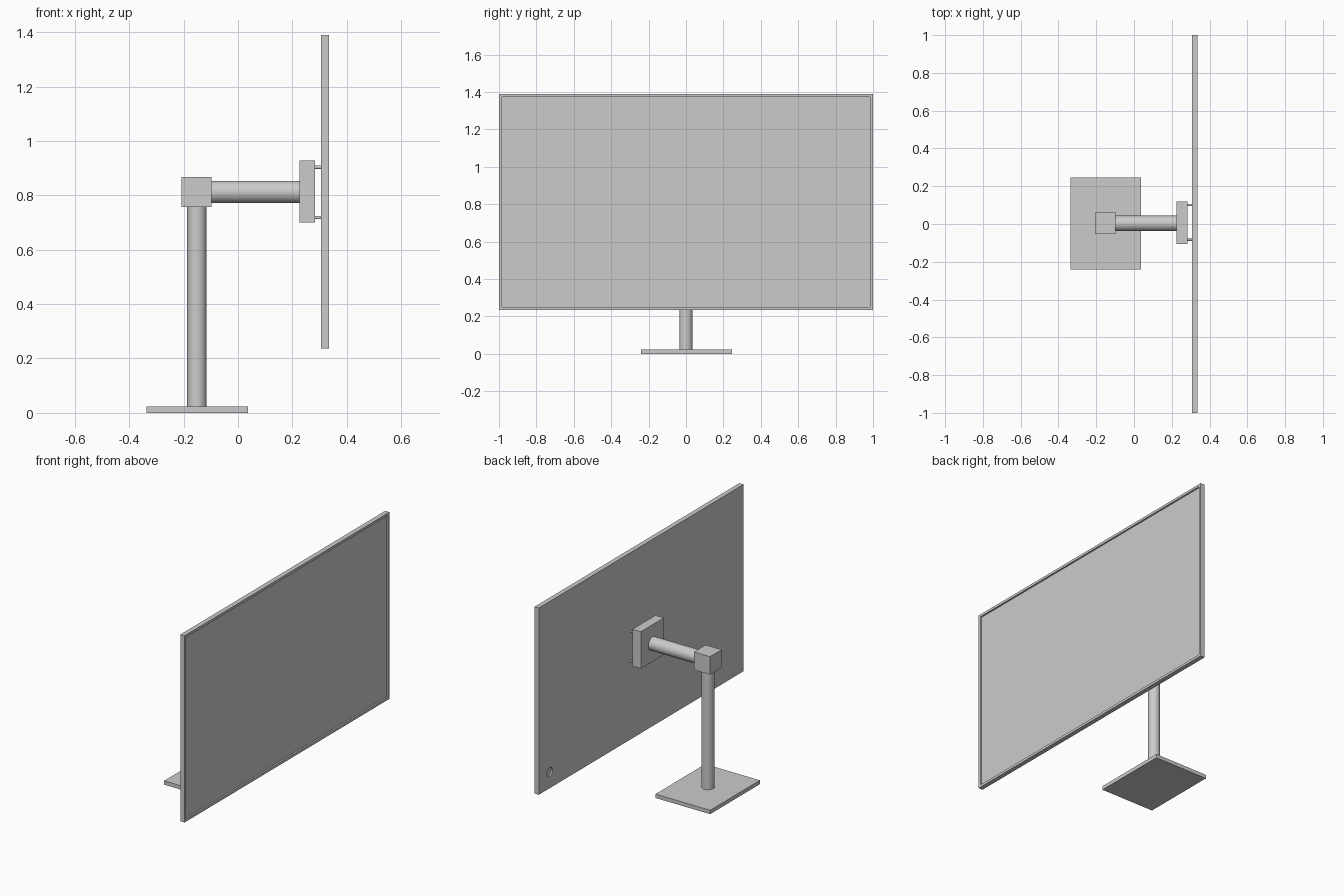
import bpy, bmesh, math

if "Cube" in bpy.data.objects:
    bpy.data.objects.remove(bpy.data.objects["Cube"])

YC = 0.003  # centre line of the stand


def box(name, x, y, z):
    """Box from (min, max) ranges."""
    bpy.ops.mesh.primitive_cube_add(size=1, location=[sum(r) / 2 for r in (x, y, z)])
    ob = bpy.context.object
    ob.name = name
    ob.scale = [r[1] - r[0] for r in (x, y, z)]
    bpy.ops.object.transform_apply(location=False, rotation=False, scale=True)
    return ob


def rod(name, radius, length, centre, along_x=False, sides=48):
    """Smooth cylinder along z or x."""
    rot = (0, math.pi / 2, 0) if along_x else (0, 0, 0)
    bpy.ops.mesh.primitive_cylinder_add(vertices=sides, radius=radius, depth=length,
                                        location=centre, rotation=rot)
    ob = bpy.context.object
    ob.name = name
    bpy.ops.object.shade_smooth_by_angle(angle=math.radians(30))
    return ob


# Stand: base plate, column, elbow block, horizontal arm, mounting plate
box("base_plate", (-0.337, 0.037), (-0.24, 0.245), (0, 0.024))
rod("column", 0.036, 0.735, (-0.151, YC - 0.003, 0.3905))
box("elbow_block", (-0.207, -0.097), (-0.053, 0.061), (0.757, 0.868))
rod("arm", 0.041, 0.323, (0.0645, YC, 0.812), along_x=True)
box("mount_plate", (0.226, 0.284), (-0.107, 0.118), (0.70, 0.928))

# Four pins joining the mounting plate to the screen
for y in (-0.084, 0.1):
    for z in (0.718, 0.903):
        rod("mount_pin", 0.006, 0.022, (0.295, y, z), along_x=True, sides=24)

# Screen housing with a recessed display on +x
screen = box("screen", (0.306, 0.335), (-1, 1), (0.236, 1.39))
bm = bmesh.new()
bm.from_mesh(screen.data)
display = [f for f in bm.faces if f.normal.x > 0.9]
bmesh.ops.inset_region(bm, faces=display, thickness=0.022)
inner = bmesh.ops.extrude_face_region(bm, geom=display)["geom"]
bmesh.ops.translate(bm, vec=(-0.01, 0, 0),
                    verts=[v for v in inner if isinstance(v, bmesh.types.BMVert)])
bmesh.ops.delete(bm, geom=[f for f in display if f.is_valid], context="FACES_ONLY")
bmesh.ops.recalc_face_normals(bm, faces=bm.faces)
bm.to_mesh(screen.data)
bm.free()

# Round socket in the lower corner of the back
cutter = rod("socket_cutter", 0.027, 0.02, (0.306, 0.893, 0.337), along_x=True, sides=32)
cutter.hide_render = True
cutter.display_type = 'WIRE'
cut = screen.modifiers.new("socket", 'BOOLEAN')
cut.operation = 'DIFFERENCE'
cut.solver = 'EXACT'
cut.object = cutter
